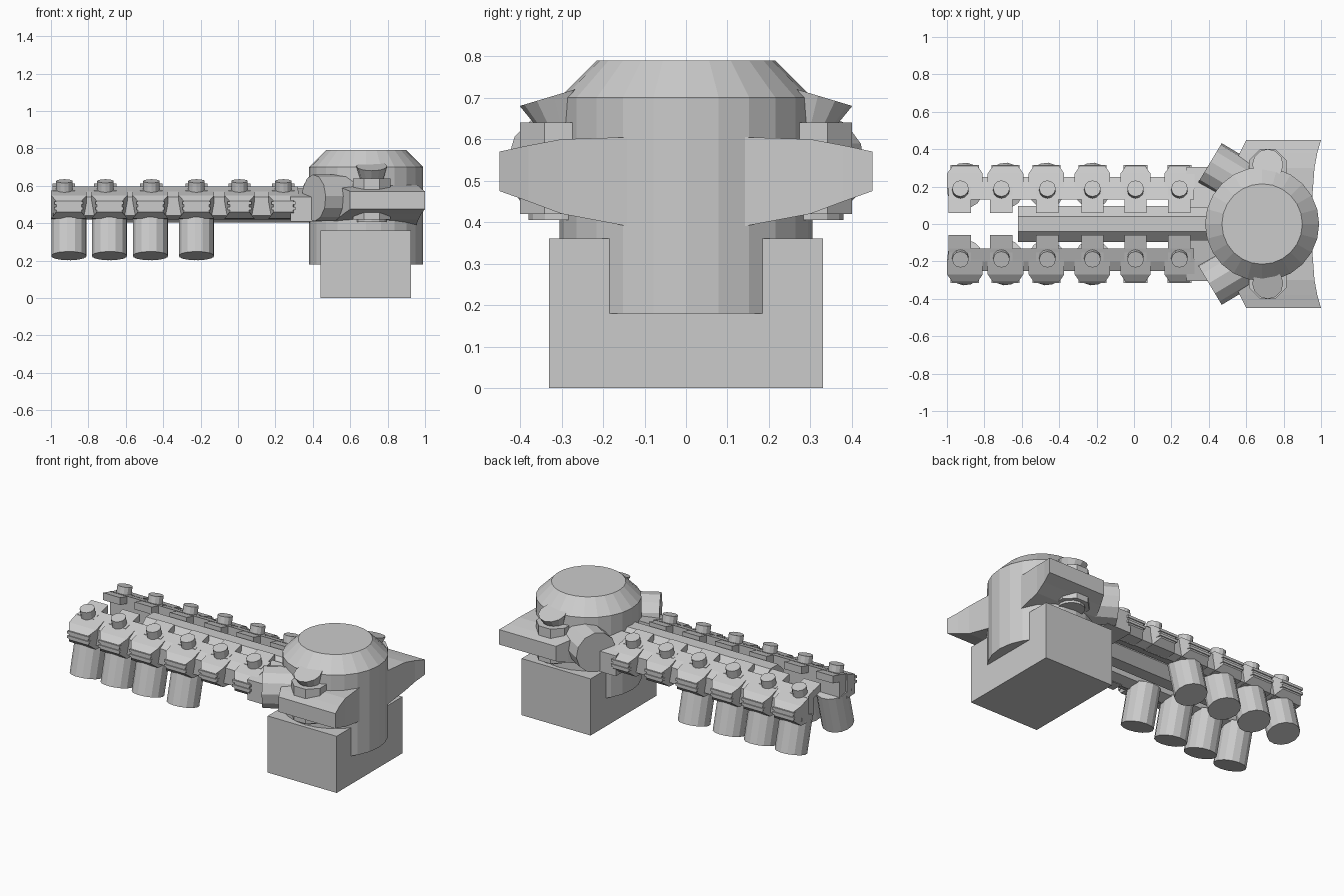
import bpy, bmesh, math
from mathutils import Vector

if "Cube" in bpy.data.objects:
    bpy.data.objects.remove(bpy.data.objects["Cube"])


def finish(name, bm):
    bmesh.ops.recalc_face_normals(bm, faces=bm.faces[:])
    me = bpy.data.meshes.new(name)
    bm.to_mesh(me)
    bm.free()
    ob = bpy.data.objects.new(name, me)
    bpy.context.collection.objects.link(ob)
    return ob


def loft(name, rings):
    """Skin equal-sized closed rings and cap both ends."""
    bm = bmesh.new()
    vs = [[bm.verts.new(p) for p in r] for r in rings]
    n = len(vs[0])
    for a, b in zip(vs, vs[1:]):
        for i in range(n):
            j = (i + 1) % n
            bm.faces.new((a[i], a[j], b[j], b[i]))
    bm.faces.new(vs[0])
    bm.faces.new(vs[-1])
    return finish(name, bm)


def box(name, x0, x1, y0, y1, z0, z1):
    return loft(name, [[(x0, y0, z), (x1, y0, z), (x1, y1, z), (x0, y1, z)] for z in (z0, z1)])


def rod(name, a, b, r1, r2=None, n=16):
    """Cylinder or frustum between two points."""
    a, b = Vector(a), Vector(b)
    d = (b - a).normalized()
    u = d.orthogonal().normalized()
    v = d.cross(u)
    rings = []
    for c, r in ((a, r1), (b, r1 if r2 is None else r2)):
        rings.append([c + r * (u * math.cos(t) + v * math.sin(t))
                      for t in ((i + .5) * math.tau / n for i in range(n))])
    return loft(name, rings)


def extrude_x(name, prof, x0, x1, s):
    return loft(name, [[(x, s * y, z) for y, z in prof] for x in (x0, x1)])


HX = 0.685

# Base block and turned head
box("base_block", 0.44, 0.925, -0.33, 0.33, 0, 0.36)
N = 24
loft("head_drum", [[(HX + r * math.cos(i * math.tau / N), r * math.sin(i * math.tau / N), z)
                    for i in range(N)]
                   for r, z in ((.305, .18), (.305, .70), (.215, .79))])

# Central octagonal shaft
rod("centre_shaft", (-0.62, 0, .5), (0.45, 0, .5), 0.104, n=8)

# Unit positions: button x, body centre x, half width, has canister
units = [(-.928, -.904, .095, True), (-.709, -.687, .095, True),
         (-.463, -.468, .095, True), (-.222, -.222, .095, True),
         (.008, .008, .08, False), (.243, .243, .08, False)]

for s, side in ((-1, "front"), (1, "back")):
    # Side wing, widening towards the head
    secs = ((.45, .60, 1.0, .475, .57), (.38, .565, .98, .45, .585),
            (.30, .53, .965, .42, .60), (.14, .50, .953, .39, .605))
    loft(side + "_wing", [[(x0, s * y, z0), (x1, s * y, z0), (x1, s * y, z1), (x0, s * y, z1)]
                          for y, x0, x1, z0, z1 in secs])

    # Bolt: nut, foot disc and flared stem with a tilted top
    rod(side + "_nut", (.715, s * .30, .42), (.715, s * .30, .64), .108, n=8)
    rod(side + "_nut_foot", (.715, s * .30, .405), (.715, s * .30, .43), .08, n=12)
    stem = []
    for r, z, k in ((.06, .63, 0), (.083, .705, .3)):
        stem.append([(.715 + r * math.cos(t), s * (.30 + r * math.sin(t) + k * .06),
                      z - k * r * math.sin(t))
                     for t in (i * math.tau / 12 for i in range(12))])
    loft(side + "_bolt_stem", stem)

    # Angled side nozzle
    rod(side + "_nozzle", (.405, s * .325, .535), (.62, s * .196, .535), .125, .125, n=12)

    # Rail carrying the units, and its mounting block
    extrude_x(side + "_rail", [(.13, .595), (.2, .57), (.25, .54), (.25, .44), (.2, .42), (.13, .44)],
              -.99, .32, s)
    extrude_x(side + "_mount", [(.085, .585), (.2, .565), (.305, .54), (.305, .41), (.085, .41)],
              .28, .45, s)

    for i, (bx, cx, w, can) in enumerate(units):
        tag = f"{side}_{i + 1}"
        # Unit body: sloped cap chamfered at its outer end
        top = [(.19, .575), (.27, .548), (.31, .518)]
        low = [(.31, .46), (.27, .425), (.19, .42)]
        prof = top + low
        loft("unit_" + tag, [[(cx + m * (w - (.028 if y > .3 and abs(m) == 1 else 0)), s * y, z)
                              for y, z in prof] for m in (-1, 1)])
        # Inner tab
        tx = cx - .027 if i == 0 else bx
        extrude_x("tab_" + tag, [(.06, .612), (.2, .574), (.2, .53), (.06, .565)],
                  tx - .06, tx + .06, s)
        # Outer rib pair either side of the groove
        for z in (.478, .508):
            box("rib_" + tag, cx - w * .8, cx + w * .8, min(s * .28, s * .316),
                max(s * .28, s * .316), z - .008, z + .008)
        # Button leaning outwards
        rod("button_" + tag, (bx, s * .17, .54), (bx, s * .19, .625), .044, n=12)
        # Canister splayed outwards
        if can:
            rod("canister_" + tag, (cx, s * .176, .46), (cx, s * .236, .225), .095, n=14)
